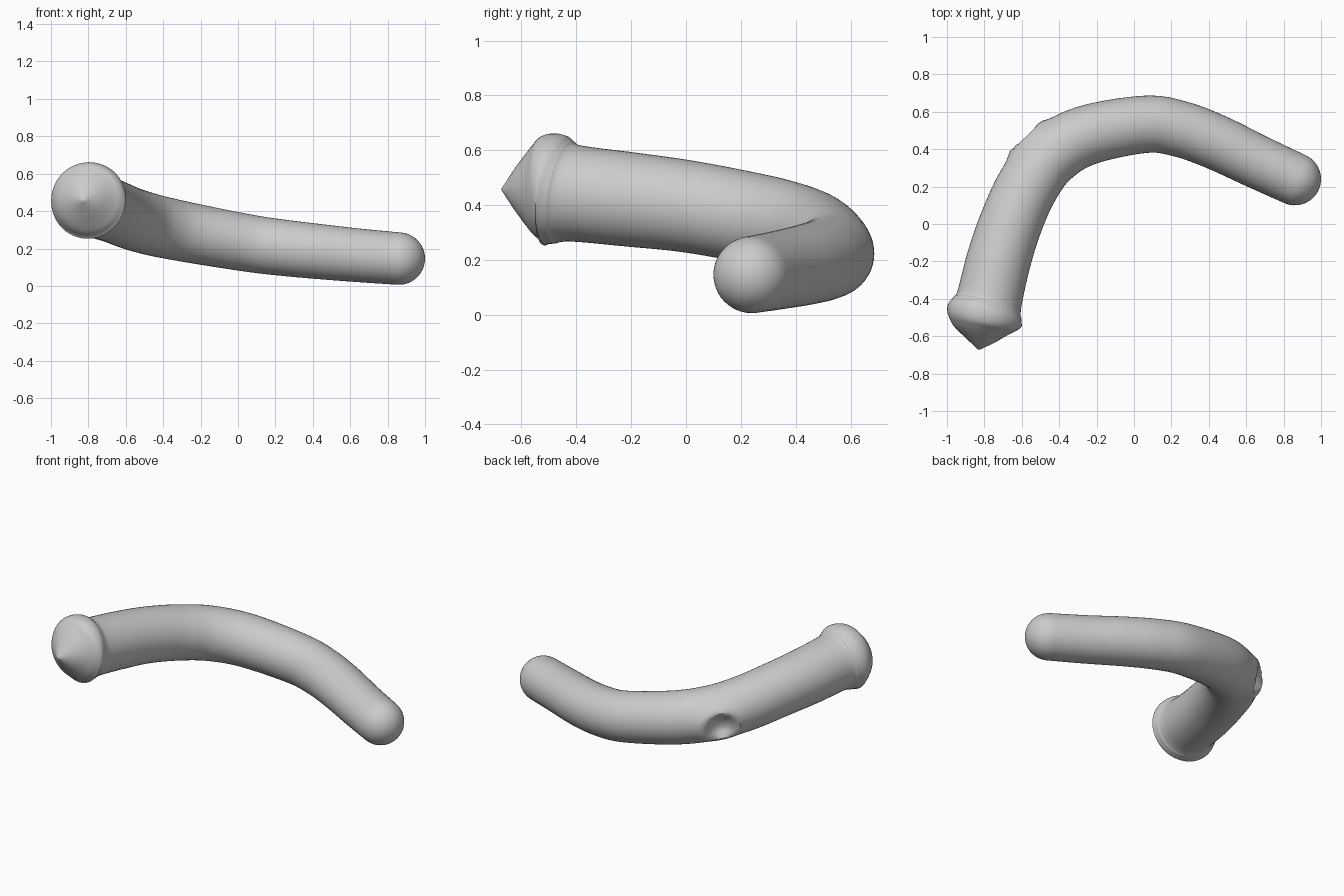
import bpy, bmesh, math
from mathutils import Vector

cube = bpy.data.objects.get("Cube")
if cube:
    bpy.data.objects.remove(cube, do_unlink=True)

SIDES, STEPS = 48, 8

# Centre line and radius: pointed flared head, bent body, thinner end
PATH = [Vector(p) for p in (
    (-.83, -.672, .457, .004), (-.82, -.61, .457, .095), (-.811, -.548, .457, .172),
    (-.80, -.497, .457, .205), (-.787, -.452, .449, .192), (-.773, -.40, .442, .176),
    (-.725, -.20, .42, .172), (-.66, 0, .396, .168), (-.57, .20, .36, .166),
    (-.45, .36, .325, .164), (-.26, .472, .285, .16), (.06, .533, .228, .153),
    (.25, .507, .203, .15), (.44, .437, .183, .147), (.65, .337, .163, .143),
    (.86, .24, .146, .14))]


def smooth_path(points):
    """Catmull-Rom samples through position and radius together."""
    pts = [2 * points[0] - points[1]] + points + [2 * points[-1] - points[-2]]
    out = []
    for a, b, c, d in zip(pts, pts[1:], pts[2:], pts[3:]):
        for i in range(STEPS):
            t = i / STEPS
            out.append((2 * b + (c - a) * t + (2 * a - 5 * b + 4 * c - d) * t * t
                        + (3 * b - a - 3 * c + d) * t ** 3) / 2)
    return out + [points[-1]]


samples = smooth_path(PATH)

# Rounded end continues straight from the last point
end = PATH[-1]
axis = (end.xyz - PATH[-2].xyz).normalized()
for i in range(1, 12):
    a = math.pi / 2 * i / 12
    c = end.xyz + axis * end.w * math.sin(a)
    samples.append(Vector((*c, end.w * math.cos(a))))
tail_tip = end.xyz + axis * end.w

# Sweep rings along the path
bm = bmesh.new()
rings = []
dent = Vector((-.595, .475, .29))
inward = Vector((.72, -.69, .05)).normalized()
for i, s in enumerate(samples):
    tangent = (samples[min(i + 1, len(samples) - 1)].xyz - samples[max(i - 1, 0)].xyz).normalized()
    side = tangent.cross(Vector((0, 0, 1))).normalized()
    up = side.cross(tangent)
    ring = []
    for k in range(SIDES):
        a = 2 * math.pi * k / SIDES
        co = s.xyz + s.w * (side * math.cos(a) + up * math.sin(a))
        # Small crater with a slightly raised rim on the outer bend
        d = (co - dent).length / .085
        co += inward * (.06 * math.exp(-d ** 4) - .018 * math.exp(-((d - 1.3) / .5) ** 2))
        ring.append(bm.verts.new(co))
    rings.append(ring)
for r, q in zip(rings, rings[1:]):
    for k in range(SIDES):
        n = (k + 1) % SIDES
        bm.faces.new((r[k], r[n], q[n], q[k]))

# Close both ends
for ring, tip in ((rings[0], PATH[0].xyz), (rings[-1], tail_tip)):
    v = bm.verts.new(tip)
    for k in range(SIDES):
        bm.faces.new((ring[k], ring[(k + 1) % SIDES], v))
bmesh.ops.recalc_face_normals(bm, faces=bm.faces)

mesh = bpy.data.meshes.new("bent_rod")
bm.to_mesh(mesh)
bm.free()
rod = bpy.data.objects.new("bent_rod", mesh)
bpy.context.collection.objects.link(rod)

# One plain grey
grey = bpy.data.materials.new("light_grey")
grey.use_nodes = True
colour = (.6, .6, .6, 1)
grey.diffuse_color = colour
grey.node_tree.nodes["Principled BSDF"].inputs["Base Color"].default_value = colour
mesh.materials.append(grey)

bpy.context.view_layer.objects.active = rod
rod.select_set(True)
bpy.ops.object.shade_smooth_by_angle(angle=math.radians(50))
